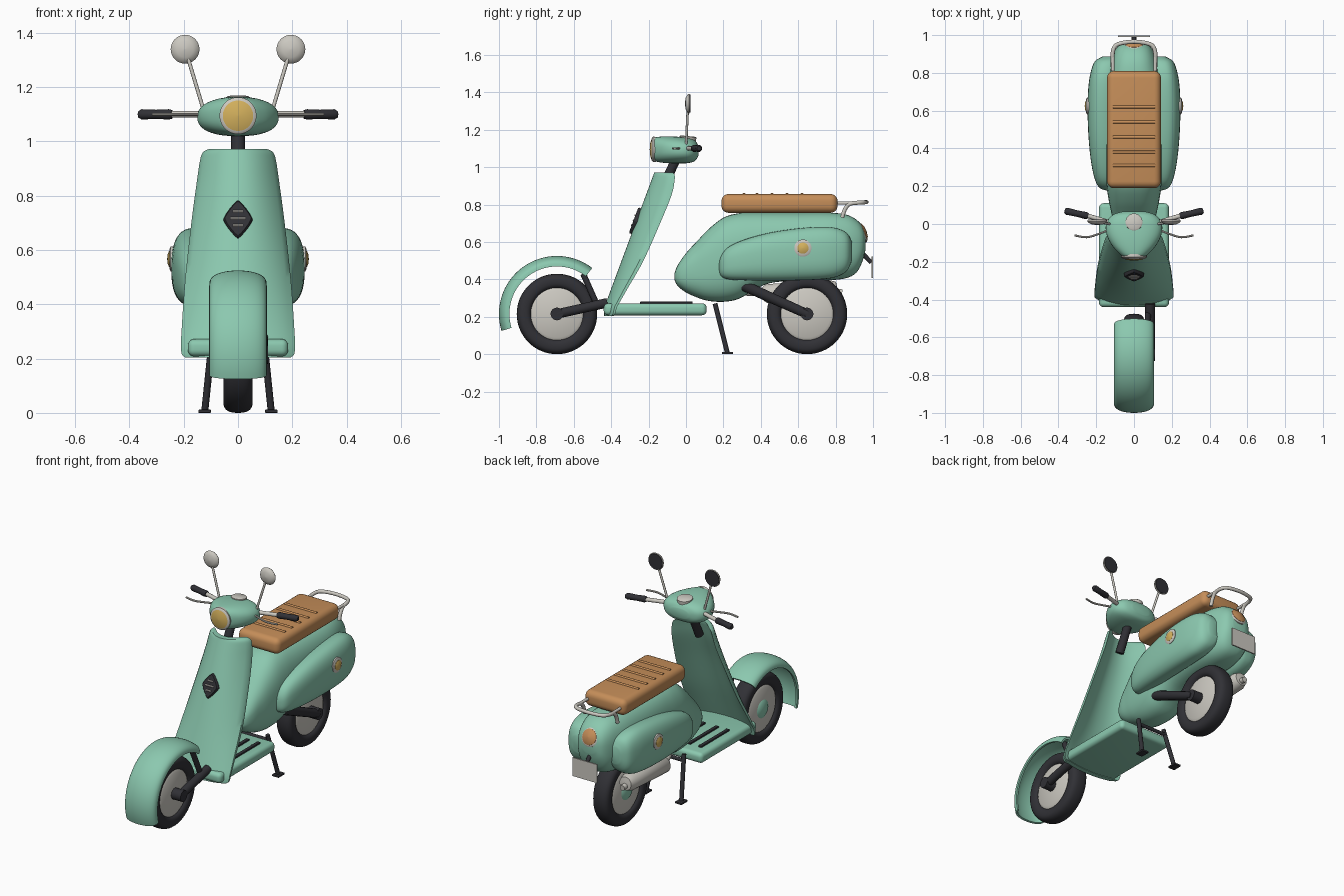
import bpy, bmesh, math
from mathutils import Vector, Matrix

def material(name, rgb):
    m = bpy.data.materials.new(name)
    m.diffuse_color = (*rgb, 1)
    return m

GREEN = material("mint_green", (0.26, 0.58, 0.43))
TAN = material("tan_leather", (0.56, 0.27, 0.10))
BLACK = material("black_rubber", (0.03, 0.03, 0.036))
SILVER = material("silver", (0.60, 0.58, 0.53))
YELLOW = material("yellow_lens", (0.66, 0.44, 0.11))

def finish(bm, name, mat, angle=40):
    bmesh.ops.remove_doubles(bm, verts=bm.verts, dist=1e-5)
    bmesh.ops.recalc_face_normals(bm, faces=bm.faces)
    for f in bm.faces:
        f.smooth = True
    for e in bm.edges:
        e.smooth = len(e.link_faces) == 2 and e.calc_face_angle(0) < math.radians(angle)
    me = bpy.data.meshes.new(name)
    bm.to_mesh(me)
    bm.free()
    me.materials.append(mat)
    ob = bpy.data.objects.new(name, me)
    bpy.context.scene.collection.objects.link(ob)
    return ob

def loft(name, rings, mat, closed=False, angle=40):
    """Skin closed rings of points; cap the ends unless the loft is a loop."""
    bm = bmesh.new()
    vs = [[bm.verts.new(p) for p in r] for r in rings]
    n = len(vs[0])
    pairs = list(zip(vs, vs[1:])) + ([(vs[-1], vs[0])] if closed else [])
    for a, b in pairs:
        for i in range(n):
            j = (i + 1) % n
            bm.faces.new((a[i], a[j], b[j], b[i]))
    if not closed:
        bm.faces.new(vs[0])
        bm.faces.new(vs[-1])
    return finish(bm, name, mat, angle)

def spline(pts, k=4):
    """Catmull-Rom refinement of a list of tuples."""
    out = []
    for i in range(len(pts) - 1):
        a, b, c, d = [Vector(pts[min(max(i + o, 0), len(pts) - 1)]) for o in (-1, 0, 1, 2)]
        for s in range(k):
            t = s / k
            out.append(0.5 * (2*b + (c - a)*t + (2*a - 5*b + 4*c - d)*t*t + (3*b - a - 3*c + d)*t**3))
    return out + [Vector(pts[-1])]

def oval(a, b, p=2.0, n=40):
    """Superellipse outline."""
    f = lambda v: math.copysign(abs(v) ** (2 / p), v)
    return [(a * f(math.cos(2*math.pi*i/n)), b * f(math.sin(2*math.pi*i/n))) for i in range(n)]

def hull(name, stations, mat, p=2.6):
    """Body lofted along y from stations (y, z low, z high, x centre, half width)."""
    rings = [[(xc + u, y, (lo + hi) / 2 + v) for u, v in oval(hw, (hi - lo) / 2, p)]
             for y, lo, hi, xc, hw in spline(stations)]
    return loft(name, rings, mat, angle=50)

def lathe(name, profile, centre, axis, mat, n=48, closed=False):
    """Revolve (radius, height) points about an axis through centre."""
    q = Vector((0, 0, 1)).rotation_difference(Vector(axis))
    c = Vector(centre)
    rings = [[c + q @ Vector((max(r, 1e-4) * math.cos(2*math.pi*i/n), max(r, 1e-4) * math.sin(2*math.pi*i/n), h))
              for i in range(n)] for r, h in profile]
    return loft(name, rings, mat, closed)

def tube(name, pts, r, mat, n=14, r2=None):
    pts = [Vector(p) for p in pts]
    m = len(pts)
    t0 = (pts[1] - pts[0]).normalized()
    q = Vector((0, 0, 1)).rotation_difference(t0)
    rings = []
    for i, p in enumerate(pts):
        t = (pts[min(i + 1, m - 1)] - pts[max(i - 1, 0)]).normalized()
        q = t0.rotation_difference(t) @ q
        t0 = t
        rad = r + ((r2 or r) - r) * i / (m - 1)
        rings.append([p + q @ Vector((rad*math.cos(2*math.pi*k/n), rad*math.sin(2*math.pi*k/n), 0)) for k in range(n)])
    return loft(name, rings, mat)

def box(name, size, loc, mat, bevel=0.0, rot=0.0):
    bm = bmesh.new()
    bmesh.ops.create_cube(bm, size=1, matrix=Matrix.Translation(loc) @ Matrix.Rotation(rot, 4, 'X')
                          @ Matrix.Diagonal((*size, 1)))
    if bevel:
        bmesh.ops.bevel(bm, geom=bm.edges[:], offset=bevel, segments=5, profile=0.5, affect='EDGES')
    return finish(bm, name, mat)

# Wheels: tyre, rim and hub caps
for name, y in (("front", -0.69), ("rear", 0.647)):
    c = (0, y, 0.215)
    lathe(name + "_tyre", [(0.174 + v, u) for u, v in oval(0.054, 0.041, 2.6, 28)], c, (1, 0, 0), BLACK, 64, True)
    lathe(name + "_rim", [(0, -0.046), (0.125, -0.046), (0.142, -0.036), (0.142, 0.036), (0.125, 0.046), (0, 0.046)],
          c, (1, 0, 0), SILVER)
    tube(name + "_hub", [(0.04, y, 0.215), (0.11, y, 0.215)], 0.034, BLACK, 24)
    lathe(name + "_hub_cap", [(0, 0.058), (0.04, 0.056), (0.055, 0.046), (0.055, 0.03), (0, 0.03)], c, (-1, 0, 0), GREEN)

# Front fender: arched shell swept around the wheel
rings = []
for i in range(41):
    a = math.radians(52.5 + (197 - 52.5) * i / 40)
    sec = []
    for w, cut, order in ((0.106, 0, 1), (0.094, 0.012, -1)):
        side = []
        for k in range(21):
            t = math.pi * (k / 20 - 0.5)
            side.append((w * math.sin(t), 0.254 + (0.056 - cut) * max(math.cos(t), 0) ** 0.7))
        sec += side[::order]
    rings.append([(x, -0.69 + r * math.cos(a), 0.215 + r * math.sin(a)) for x, r in sec])
loft("front_fender", rings, GREEN)

# Suspension arms
tube("front_arm", [(0.085, -0.69, 0.215), (0.085, -0.42, 0.275)], 0.026, BLACK)
tube("front_strut", [(0.07, -0.55, 0.43), (0.075, -0.47, 0.25)], 0.016, BLACK)
tube("rear_arm", [(0.09, 0.28, 0.38), (0.09, 0.647, 0.215)], 0.03, BLACK, r2=0.026)

# Leg shield: stations (z, half width, sweep back, thickness)
rings = []
for z, w, sweep, th in spline([(0.205, 0.195, 0.03, 0.03), (0.23, 0.21, 0.04, 0.03), (0.35, 0.205, 0.06, 0.035),
                               (0.5, 0.194, 0.085, 0.04), (0.7, 0.172, 0.1, 0.04), (0.85, 0.152, 0.1, 0.045),
                               (0.93, 0.14, 0.09, 0.042), (0.96, 0.129, 0.08, 0.04), (0.972, 0.108, 0.07, 0.035)]):
    yf = -0.17 - 0.371 * (0.97 - max(z, 0.25))
    us = [k / 10 - 1 for k in range(21)]
    front = [(w * u, yf + sweep * abs(u) ** 2.2 + 0.01 * u ** 8, z) for u in us]
    back = [(w * u, yf + th + sweep * abs(u) ** 2.2 - 0.008 * u ** 8, z) for u in us[::-1]]
    rings.append(front + back)
loft("leg_shield", rings, GREEN)

# Diamond grille with slats on the shield
up, out = Vector((0, 0.348, 0.937)), Vector((0, -0.937, 0.348))
mid = Vector((0, -0.268, 0.712))
loft("shield_grille", [[mid + Vector((u * s, 0, 0)) + up * v * s + out * d for u, v in oval(0.053, 0.073, 1.2)]
                       for s, d in ((1, -0.012), (1, 0.008), (0.92, 0.013))], BLACK)
for h, w in ((-0.028, 0.018), (0, 0.028), (0.028, 0.018)):
    p = mid + up * h + out * 0.013
    tube("grille_slat", [p - Vector((w, 0, 0)), p + Vector((w, 0, 0))], 0.005, SILVER, 8)

# Floorboard with rubber strips
box("floorboard", (0.37, 0.55, 0.064), (0, -0.165, 0.24), GREEN, 0.024)
for x in (-0.12, -0.045, 0.045, 0.12):
    box("floor_strip", (0.022, 0.28, 0.012), (x, -0.105, 0.275), BLACK, 0.003)

# Main body shell and side cowls
hull("body", [(-0.062, 0.40, 0.43, 0, 0.04), (-0.045, 0.365, 0.475, 0, 0.08), (0, 0.33, 0.54, 0, 0.105),
              (0.06, 0.303, 0.605, 0, 0.12), (0.12, 0.285, 0.668, 0, 0.133), (0.2, 0.28, 0.73, 0, 0.145),
              (0.28, 0.295, 0.753, 0, 0.15), (0.36, 0.34, 0.757, 0, 0.15), (0.45, 0.38, 0.757, 0, 0.15),
              (0.6, 0.395, 0.757, 0, 0.15), (0.75, 0.395, 0.757, 0, 0.145), (0.85, 0.405, 0.748, 0, 0.125),
              (0.91, 0.435, 0.72, 0, 0.105), (0.945, 0.50, 0.68, 0, 0.08), (0.96, 0.56, 0.63, 0, 0.045)], GREEN)
for s, side in ((1, "right"), (-1, "left")):
    st = [(0.176, 0.445, 0.49, 0.14), (0.19, 0.415, 0.53, 0.18), (0.23, 0.40, 0.575, 0.205),
          (0.32, 0.395, 0.615, 0.226), (0.45, 0.393, 0.65, 0.24), (0.6, 0.395, 0.673, 0.246),
          (0.72, 0.40, 0.681, 0.242), (0.80, 0.412, 0.675, 0.23), (0.86, 0.445, 0.648, 0.208),
          (0.887, 0.50, 0.60, 0.165)]
    hull(side + "_cowl", [(y, lo, hi, s * (xo + 0.08) / 2, (xo - 0.08) / 2) for y, lo, hi, xo in st], GREEN)
    # Side marker lamp
    c = (s * 0.24, 0.625, 0.567)
    lathe(side + "_marker_ring", [(0, 0), (0.046, -0.005), (0.046, 0.008), (0.036, 0.013), (0, 0.013)], c, (s, 0, 0), SILVER)
    lathe(side + "_marker_lens", [(0.031, 0.005), (0.03, 0.014), (0.018, 0.019), (0, 0.021)], c, (s, 0, 0), YELLOW)

# Seat with ribs, and grab rail
box("seat", (0.285, 0.62, 0.1), (0, 0.5, 0.806), TAN, 0.036)
for y in (0.31, 0.38, 0.46, 0.54, 0.62):
    tube("seat_rib", [(-0.11, y, 0.855), (0.11, y, 0.855)], 0.008, TAN)
half = [(0.113, 0.835, 0.73), (0.113, 0.85, 0.775), (0.113, 0.875, 0.803), (0.11, 0.92, 0.81), (0.085, 0.952, 0.812)]
tube("grab_rail", spline(half + [(0, 0.965, 0.813)] + [(-x, y, z) for x, y, z in half[::-1]]), 0.011, SILVER)
tube("grab_rail_brace", [(-0.112, 0.81, 0.808), (-0.112, 0.9, 0.808)], 0.009, SILVER)
tube("grab_rail_brace", [(0.112, 0.81, 0.808), (0.112, 0.9, 0.808)], 0.009, SILVER)

# Tail lamp and number plate
c, ax = (0, 0.94, 0.65), (0, 0.93, 0.36)
lathe("tail_lamp_ring", [(0, -0.02), (0.056, -0.02), (0.057, 0.006), (0.048, 0.013), (0, 0.013)], c, ax, SILVER)
lathe("tail_lamp_lens", [(0.049, 0.0), (0.047, 0.014), (0.03, 0.023), (0, 0.027)], c, ax, TAN)
tube("plate_bracket", [(0, 0.915, 0.57), (0, 0.99, 0.49)], 0.012, BLACK)
box("number_plate", (0.17, 0.008, 0.115), (0, 0.995, 0.465), SILVER)

# Exhaust on the left
lathe("muffler", [(0, -0.21), (0.03, -0.205), (0.05, -0.18), (0.052, 0.16), (0.04, 0.195), (0, 0.2)],
      (-0.145, 0.61, 0.335), (0, 1, 0.06), SILVER)
tube("exhaust_tip", [(-0.145, 0.79, 0.335), (-0.145, 0.835, 0.33)], 0.017, SILVER)
tube("exhaust_pipe", [(-0.145, 0.42, 0.325), (-0.11, 0.33, 0.33), (-0.07, 0.25, 0.34)], 0.018, SILVER)

# Centre stand
for s in (1, -1):
    tube("stand_leg", [(s * 0.095, 0.155, 0.27), (s * 0.122, 0.22, 0.01)], 0.013, BLACK)
    box("stand_foot", (0.046, 0.06, 0.012), (s * 0.123, 0.222, 0.006), BLACK, 0.003)
tube("stand_crossbar", [(-0.1, 0.165, 0.235), (0.1, 0.165, 0.235)], 0.011, BLACK)

# Steering column and handlebar head
tube("steering_column", [(0, -0.13, 0.88), (0, -0.045, 1.06)], 0.025, BLACK, 24)
hull("handlebar_head", [(-0.175, 1.04, 1.152, 0, 0.055), (-0.16, 1.03, 1.16, 0, 0.075), (-0.12, 1.023, 1.164, 0, 0.112),
                        (-0.07, 1.02, 1.164, 0, 0.14), (-0.02, 1.02, 1.16, 0, 0.15), (0.02, 1.023, 1.154, 0, 0.14),
                        (0.05, 1.035, 1.14, 0, 0.11), (0.066, 1.06, 1.115, 0, 0.06)], GREEN, 2.4)
c = (0, -0.17, 1.095)
lathe("headlamp_ring", [(0, -0.01), (0.067, -0.01), (0.068, 0.006), (0.058, 0.014), (0, 0.014)], c, (0, -1, 0), SILVER)
lathe("headlamp_lens", [(0.058, 0.0), (0.056, 0.014), (0.035, 0.021), (0, 0.024)], c, (0, -1, 0), YELLOW)
lathe("speedometer", [(0, -0.015), (0.045, -0.015), (0.045, 0.006), (0.039, 0.01), (0, 0.01)],
      (0, 0.01, 1.156), (0, 0.1, 1), SILVER)

# Handlebars, grips, levers and mirrors
for s, side in ((1, "right"), (-1, "left")):
    tube(side + "_handlebar", [(s * 0.1, 0.0, 1.1), (s * 0.25, 0.045, 1.1)], 0.012, SILVER)
    lathe(side + "_grip", [(0, 0), (0.016, 0), (0.019, 0.012), (0.017, 0.06), (0.019, 0.115), (0.012, 0.127), (0, 0.128)],
          (s * 0.243, 0.042, 1.1), (s * 0.97, 0.22, 0), BLACK, 20)
    tube(side + "_lever", spline([(s * 0.12, -0.025, 1.1), (s * 0.18, -0.05, 1.1), (s * 0.25, -0.07, 1.1),
                                  (s * 0.315, -0.06, 1.1)]), 0.006, SILVER, 8)
    tube(side + "_mirror_stem", [(s * 0.125, 0.0, 1.11), (s * 0.188, 0.01, 1.32)], 0.007, SILVER, 10)
    c = (s * 0.195, 0.01, 1.34)
    lathe(side + "_mirror_shell", [(0, 0.016), (0.03, 0.012), (0.047, 0.003), (0.053, -0.006), (0.051, -0.01), (0, -0.01)],
          c, (0, -1, 0), SILVER, 32)
    lathe(side + "_mirror_glass", [(0, 0.008), (0.049, 0.008), (0.048, 0.013), (0, 0.014)], c, (0, 1, 0), BLACK, 32)
